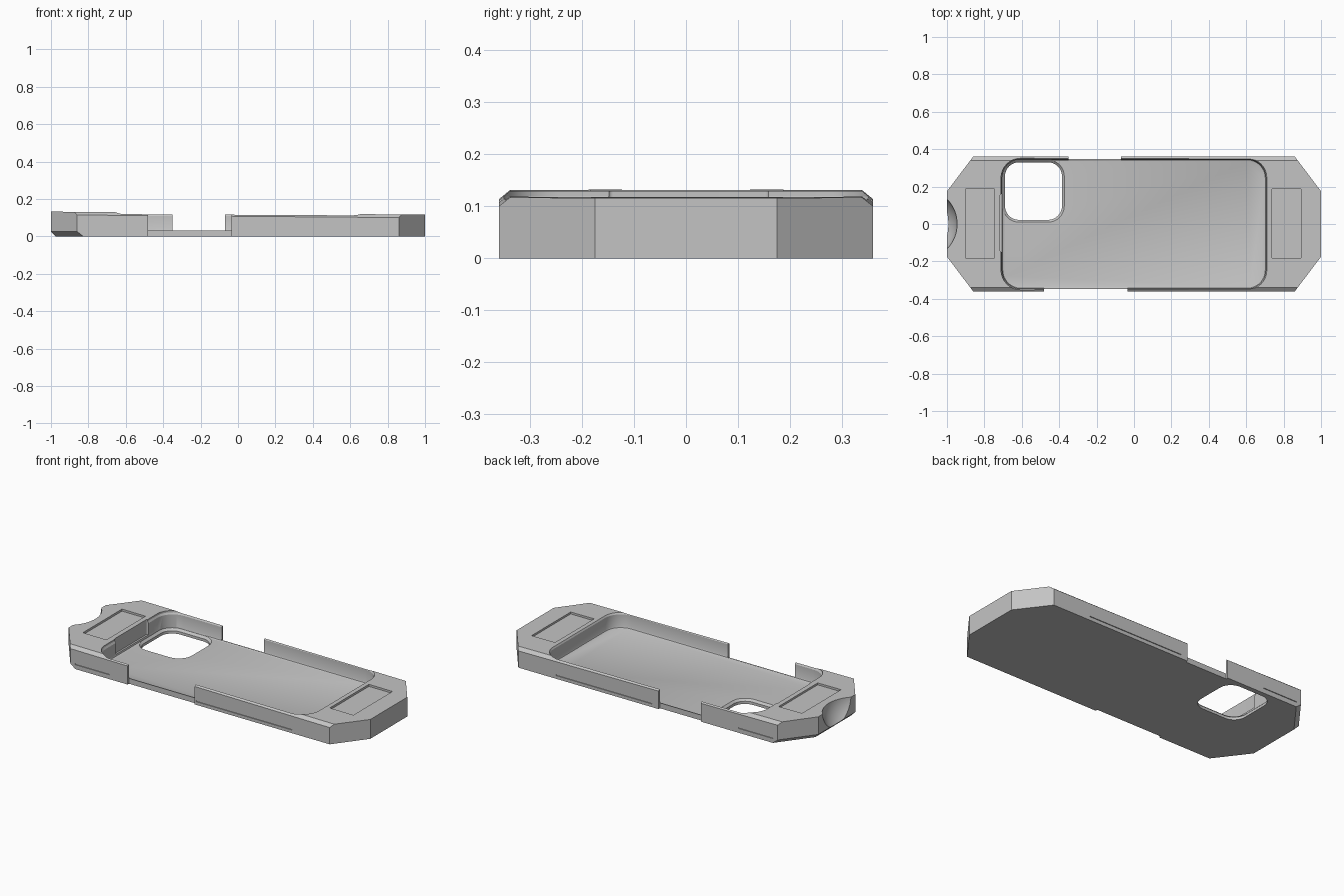
import bpy, bmesh, math
from mathutils import Vector

if "Cube" in bpy.data.objects:
    bpy.data.objects.remove(bpy.data.objects["Cube"])

grey = bpy.data.materials.new("matte grey")
grey.use_nodes = True
grey.diffuse_color = (0.55, 0.55, 0.55, 1)
grey.node_tree.nodes["Principled BSDF"].inputs["Base Color"].default_value = (0.55, 0.55, 0.55, 1)


def make_object(name, bm):
    bmesh.ops.recalc_face_normals(bm, faces=bm.faces)
    mesh = bpy.data.meshes.new(name)
    bm.to_mesh(mesh)
    bm.free()
    mesh.materials.append(grey)
    ob = bpy.data.objects.new(name, mesh)
    bpy.context.scene.collection.objects.link(ob)
    return ob


def loft(name, layers):
    """Solid through stacked closed outlines given as (points, z)."""
    bm = bmesh.new()
    rings = [[bm.verts.new((x, y, z)) for x, y in pts] for pts, z in layers]
    for low, high in zip(rings, rings[1:]):
        for i in range(len(low)):
            j = (i + 1) % len(low)
            bm.faces.new((low[i], low[j], high[j], high[i]))
    bm.faces.new(rings[0])
    bm.faces.new(rings[-1])
    return make_object(name, bm)


def rounded(x0, x1, y0, y1, r, inset=0.0, steps=8):
    x0, x1, y0, y1, r = x0 + inset, x1 - inset, y0 + inset, y1 - inset, r - inset
    pts = []
    for k, (cx, cy) in enumerate([(x1 - r, y1 - r), (x0 + r, y1 - r),
                                  (x0 + r, y0 + r), (x1 - r, y0 + r)]):
        for s in range(steps + 1):
            a = math.pi / 2 * (k + s / steps)
            pts.append((cx + r * math.cos(a), cy + r * math.sin(a)))
    return pts


def box(name, x0, x1, y0, y1, z0, z1):
    pts = [(x0, y0), (x1, y0), (x1, y1), (x0, y1)]
    return loft(name, [(pts, z0), (pts, z1)])


def top(x):
    return 0.124 - 0.008 * x


# Eight-sided block with a gently sloping top
quarter = [(1, 0.175), (0.86, 0.36)]
outline = quarter + [(-x, y) for x, y in reversed(quarter)]
outline += [(-x, -y) for x, y in outline]
body = loft("phone_case", [(outline, 0), (outline, 0.2)])

# Slope, long top chamfers and the lower chamfers of the notched end
bm = bmesh.new()
bm.from_mesh(body.data)
slope = Vector((0.008, 0, 1)).normalized()
planes = [((0, 0, top(0)), slope)]
for s in (-1, 1):
    planes.append(((0, s * 0.339, top(0)), Vector((0.008, s * 0.8, 1))))
    planes.append(((-1, s * 0.175, 0.026), Vector((-0.8, s * 0.605, -1))))
planes.append(((-1, 0, 0.026), Vector((-1, 0, -1))))
for point, normal in planes:
    cut = bmesh.ops.bisect_plane(bm, geom=bm.verts[:] + bm.edges[:] + bm.faces[:],
                                 plane_co=point, plane_no=normal, clear_outer=True)
    edges = [e for e in cut["geom_cut"] if isinstance(e, bmesh.types.BMEdge)]
    bmesh.ops.holes_fill(bm, edges=edges)
bmesh.ops.recalc_face_normals(bm, faces=bm.faces)
bm.to_mesh(body.data)
bm.free()

cutters = []

# Phone pocket with a softened floor edge and flared rim
pocket = (-0.705, 0.705, -0.346, 0.346, 0.1)
cutters.append(loft("pocket_cutter", [
    (rounded(*pocket, 0.01), 0.028), (rounded(*pocket, 0.003), 0.031),
    (rounded(*pocket), 0.038), (rounded(*pocket), 0.109),
    (rounded(*pocket, -0.006), 0.119), (rounded(*pocket, -0.006), 0.3)]))
cutters.append(loft("pocket_end_cutter", [
    (rounded(-0.716, -0.6, -0.15, 0.16, 0.01), 0.04),
    (rounded(-0.716, -0.6, -0.15, 0.16, 0.01), 0.3)]))

# Camera opening
camera = (-0.69, -0.385, 0.022, 0.33, 0.075)
cutters.append(loft("camera_cutter", [
    (rounded(*camera), -0.1), (rounded(*camera), 0.016),
    (rounded(*camera, -0.013), 0.0285), (rounded(*camera, -0.013), 0.05)]))

# Side openings for the buttons
for side, x0, x1 in ((1, -0.35, -0.07), (-1, -0.48, -0.035)):
    for near, z0 in ((0.347, -0.1), (0.31, 0.032)):
        y0, y1 = sorted((side * near, side * 0.5))
        cutters.append(box("side_opening_cutter", x0, x1, y0, y1, z0, 0.3))

# Shallow panels in both ends
for x0, x1 in ((-0.9, -0.745), (0.737, 0.893)):
    cutters.append(box("panel_cutter", x0, x1, -0.183, 0.187,
                       top((x0 + x1) / 2) - 0.012, 0.3))

# Narrow side grooves
for side in (-1, 1):
    for x0, x1, z in ((-0.025, 0.61, 0.019), (-0.83, -0.6, 0.026)):
        y0, y1 = sorted((side * 0.355, side * 0.4))
        cutters.append(box("groove_cutter", x0, x1, y0, y1, z, z + 0.006))

# Thumb scoop in one end
bm = bmesh.new()
bmesh.ops.create_uvsphere(bm, u_segments=64, v_segments=32, radius=0.193)
bmesh.ops.translate(bm, verts=bm.verts, vec=(-1.138, 0, 0.145))
cutters.append(make_object("scoop_cutter", bm))

# Apply the cuts
bpy.context.view_layer.objects.active = body
body.select_set(True)
for cutter in cutters:
    mod = body.modifiers.new("cut", "BOOLEAN")
    mod.operation = "DIFFERENCE"
    mod.solver = "EXACT"
    mod.object = cutter
    bpy.ops.object.modifier_apply(modifier=mod.name)
    bpy.data.objects.remove(cutter)
bpy.ops.object.shade_smooth_by_angle(angle=math.radians(25))
